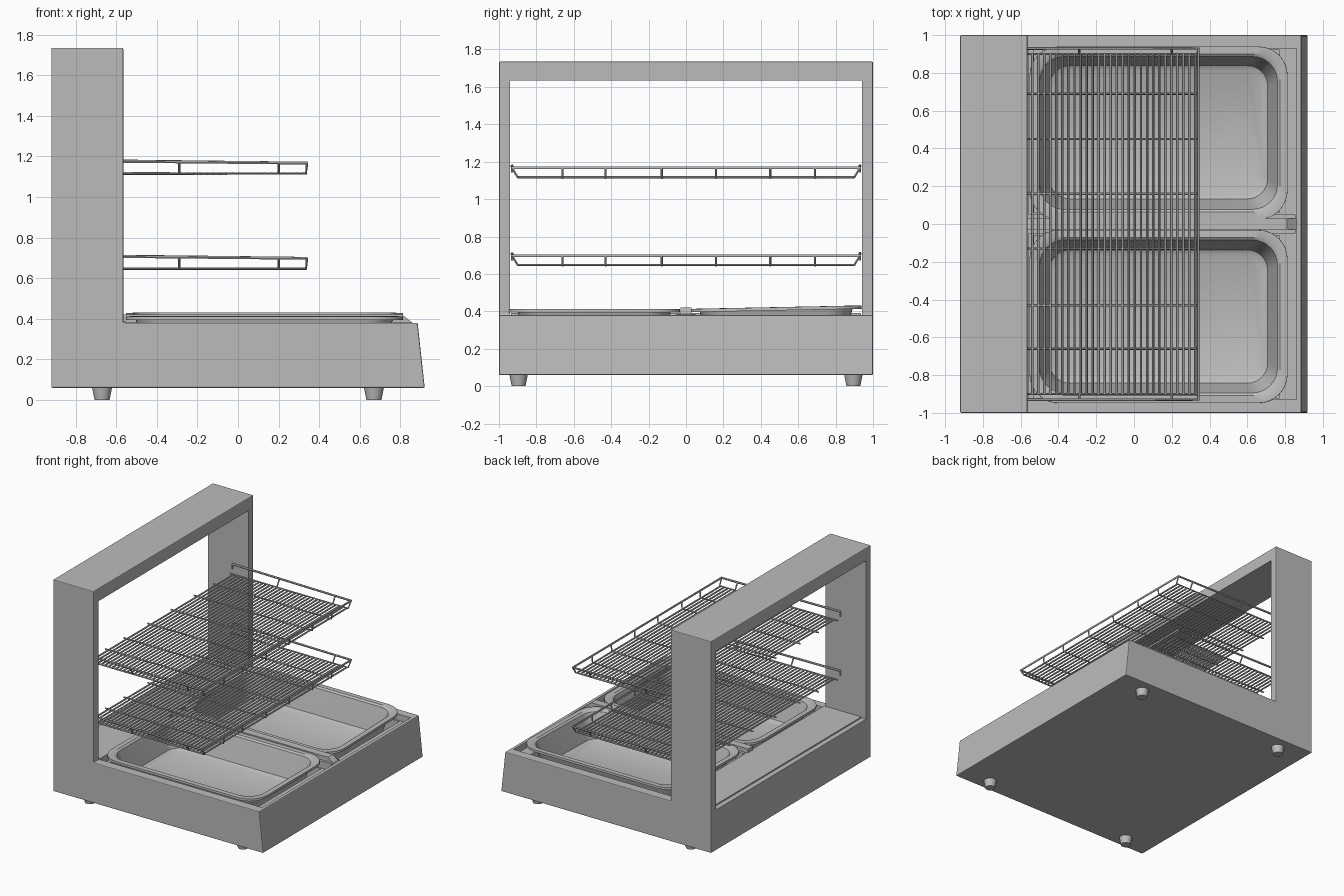
import bpy, bmesh, math
from mathutils import Vector

if "Cube" in bpy.data.objects:
    bpy.data.objects.remove(bpy.data.objects["Cube"])

steel = bpy.data.materials.new("brushed_grey")
steel.use_nodes = True
GREY = (0.5, 0.5, 0.5, 1)
steel.diffuse_color = GREY
steel.node_tree.nodes["Principled BSDF"].inputs["Base Color"].default_value = GREY


def activate(obj):
    bpy.ops.object.select_all(action='DESELECT')
    obj.select_set(True)
    bpy.context.view_layer.objects.active = obj


def finish(bm, name):
    bmesh.ops.recalc_face_normals(bm, faces=bm.faces)
    mesh = bpy.data.meshes.new(name)
    bm.to_mesh(mesh)
    bm.free()
    mesh.materials.append(steel)
    obj = bpy.data.objects.new(name, mesh)
    bpy.context.collection.objects.link(obj)
    return obj


def prism(name, profile, y0, y1):
    """Extrude an (x, z) outline along y."""
    bm = bmesh.new()
    face = bm.faces.new([bm.verts.new((x, y0, z)) for x, z in profile])
    ext = bmesh.ops.extrude_face_region(bm, geom=[face])
    bmesh.ops.translate(bm, vec=(0, y1 - y0, 0),
                        verts=[v for v in ext["geom"] if isinstance(v, bmesh.types.BMVert)])
    return finish(bm, name)


def box(name, x0, x1, y0, y1, z0, z1):
    return prism(name, [(x0, z0), (x1, z0), (x1, z1), (x0, z1)], y0, y1)


def bevel(obj, width):
    activate(obj)
    mod = obj.modifiers.new("bevel", 'BEVEL')
    mod.width = width
    mod.segments = 2
    bpy.ops.object.modifier_apply(modifier=mod.name)


def cut(obj, cutter):
    activate(obj)
    mod = obj.modifiers.new("cut", 'BOOLEAN')
    mod.operation = 'DIFFERENCE'
    mod.solver = 'EXACT'
    mod.object = cutter
    bpy.ops.object.modifier_apply(modifier=mod.name)
    bpy.data.objects.remove(cutter)


def smooth(obj, degrees=35):
    activate(obj)
    bpy.ops.object.shade_smooth_by_angle(angle=math.radians(degrees))


# Body: base with sloped end, and an upright portal frame
body = prism("body", [(-0.92, 0.06), (0.92, 0.06), (0.885, 0.38), (-0.565, 0.38),
                      (-0.565, 1.735), (-0.92, 1.735)], -1, 1)
bevel(body, 0.006)
cut(body, box("opening_cutter", -1.2, -0.4, -0.94, 0.94, 0.38, 1.635))
cut(body, box("well_cutter", -0.56, 0.86, -0.93, 0.93, 0.33, 0.5))
for s in (-1, 1):
    a, b = sorted((s * 0.06, s * 0.92))
    cut(body, box("pocket_cutter", -0.53, 0.77, a, b, 0.12, 0.5))

# Plate and ledge inside the portal
box("portal_plate", -0.88, -0.555, -0.935, 0.935, 0.37, 0.39)

# Bar between the pans, with a sloping end
prism("centre_bar", [(-0.565, 0.33), (0.86, 0.33), (0.86, 0.38), (0.81, 0.42), (-0.565, 0.42)],
      -0.03, 0.03)
box("centre_bar_foot", -0.56, 0.855, -0.05, 0.05, 0.32, 0.385)


# Pans: stacked rounded rectangles
def rounded_loop(bm, x0, x1, y0, y1, r, z, steps=8):
    verts = []
    corners = [(x1 - r, y1 - r), (x0 + r, y1 - r), (x0 + r, y0 + r), (x1 - r, y0 + r)]
    for k, (cx, cy) in enumerate(corners):
        for i in range(steps + 1):
            a = math.pi / 2 * (k + i / steps)
            verts.append(bm.verts.new((cx + r * math.cos(a), cy + r * math.sin(a), z)))
    return verts


def pan(name, side):
    bm = bmesh.new()
    # inset from the outer rim, corner radius, height
    levels = [(0, 0.15, 0.395), (0, 0.15, 0.41), (0.035, 0.14, 0.41), (0.048, 0.135, 0.4),
              (0.06, 0.13, 0.36), (0.1, 0.11, 0.215), (0.125, 0.1, 0.2)]
    loops = [rounded_loop(bm, -0.55 + d, 0.81 - d, 0.035 + d, 0.945 - d, r, z)
             for d, r, z in levels]
    for lo, hi in zip(loops, loops[1:]):
        n = len(lo)
        for i in range(n):
            j = (i + 1) % n
            bm.faces.new((lo[i], lo[j], hi[j], hi[i]))
    bm.faces.new(loops[-1])
    for v in bm.verts:
        v.co.y *= side
    obj = finish(bm, name)
    activate(obj)
    mod = obj.modifiers.new("thickness", 'SOLIDIFY')
    mod.thickness = 0.006
    mod.offset = 0
    bpy.ops.object.modifier_apply(modifier=mod.name)
    smooth(obj)
    return obj


pan("front_pan", -1)
back_pan = pan("back_pan", 1)
back_pan.rotation_euler.x = 0.02   # sits slightly proud at the back


# Wire shelves
def wires(name, paths, radius):
    curve = bpy.data.curves.new(name, 'CURVE')
    curve.dimensions = '3D'
    curve.bevel_depth = radius
    curve.bevel_resolution = 1
    curve.use_fill_caps = True
    for path in paths:
        spline = curve.splines.new('POLY')
        spline.points.add(len(path) - 1)
        for p, co in zip(spline.points, path):
            p.co = (*co, 1)
    curve.materials.append(steel)
    obj = bpy.data.objects.new(name, curve)
    bpy.context.collection.objects.link(obj)
    activate(obj)
    bpy.ops.object.convert(target='MESH')
    smooth(bpy.context.object, 50)


CROSS_Y = (-0.66, -0.43, -0.13, 0.16, 0.45, 0.69)
POST_X = (-0.29, 0.2)
BACK_X = -0.7


def shelf(name, z):
    top = z + 0.05
    pitch = 0.032
    grid = [[(0.325 - i * pitch, -0.9, z), (0.325 - i * pitch, 0.9, z)] for i in range(32)]
    wires(name + "_grid", grid, 0.0065)
    frame = []
    # lengthwise wires turned up to the end rail
    for y in CROSS_Y:
        frame.append([(BACK_X, y, z - 0.003), (0.335, y, z - 0.003), (0.34, y, top)])
    for s in (-1, 1):
        frame.append([(BACK_X, s * 0.9, z), (0.335, s * 0.9, z), (0.34, s * 0.93, top)])
        for x in POST_X:
            frame.append([(x, s * 0.9, z), (x, s * 0.93, top)])
        frame.append([(BACK_X, s * 0.93, top + 0.01), (BACK_X, s * 0.93, top - 0.025)])
    wires(name + "_supports", frame, 0.006)
    # raised guard rail round three sides
    rail = [(BACK_X, -0.93, top + 0.01), (0.34, -0.93, top), (0.34, 0.93, top),
            (BACK_X, 0.93, top + 0.012)]
    wires(name + "_rail", [rail], 0.008)


shelf("upper_shelf", 1.117)
shelf("lower_shelf", 0.648)

# Tapered feet
for sx in (-1, 1):
    for sy in (-1, 1):
        bm = bmesh.new()
        bmesh.ops.create_cone(bm, cap_ends=True, segments=24, radius1=0.037, radius2=0.05, depth=0.065)
        bmesh.ops.translate(bm, verts=bm.verts, vec=Vector((sx * 0.67, sy * 0.895, 0.0325)))
        smooth(finish(bm, ("left" if sx > 0 else "right") + ("_back" if sy > 0 else "_front") + "_foot"))
